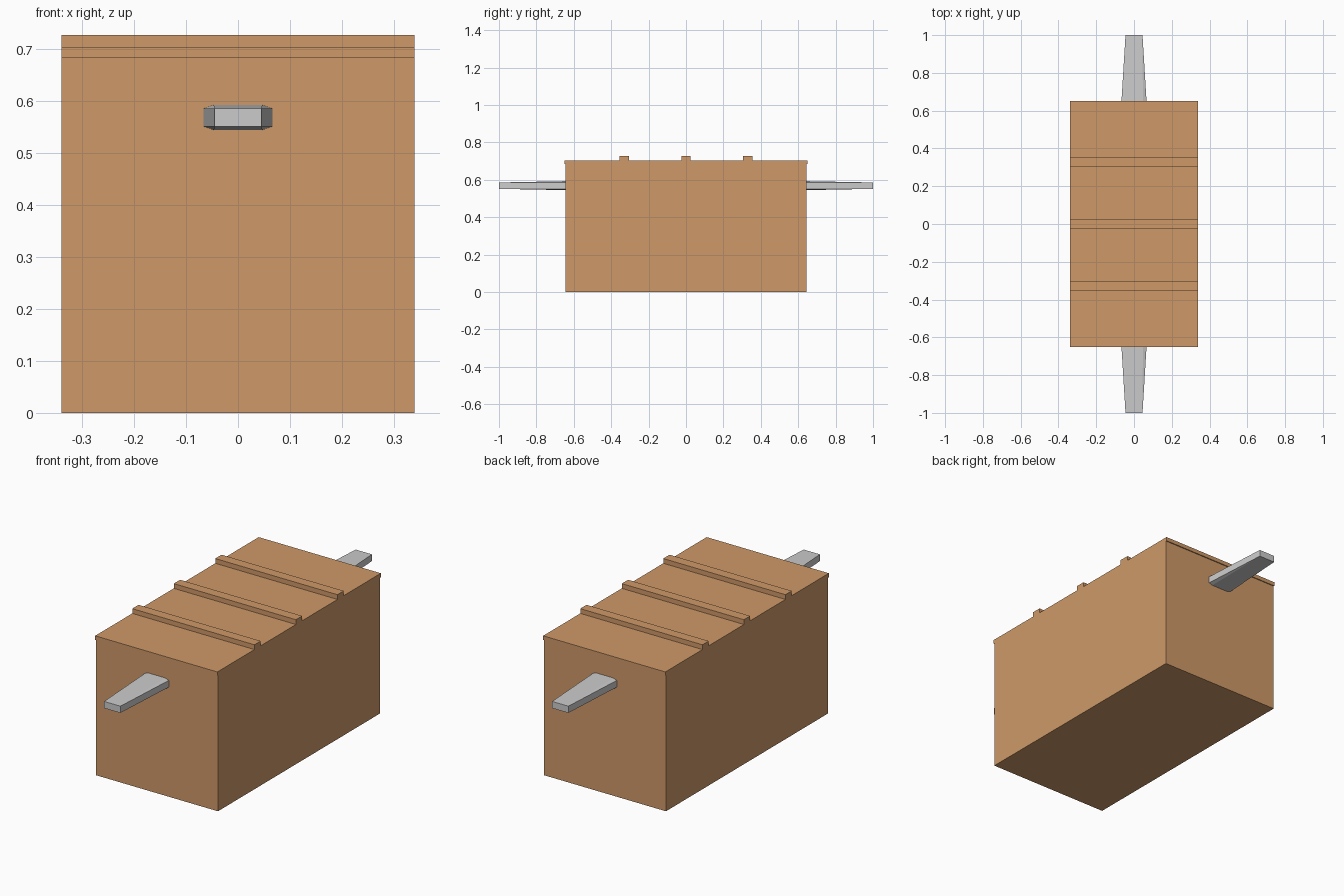
import bpy, bmesh

if "Cube" in bpy.data.objects:
    bpy.data.objects.remove(bpy.data.objects["Cube"])

wood = bpy.data.materials.new("wood")
wood.diffuse_color = (0.62, 0.32, 0.14, 1)
wood.use_nodes = True
wood.node_tree.nodes["Principled BSDF"].inputs["Base Color"].default_value = wood.diffuse_color


def make_object(name, bm, material=None):
    bmesh.ops.recalc_face_normals(bm, faces=bm.faces)
    mesh = bpy.data.meshes.new(name)
    bm.to_mesh(mesh)
    bm.free()
    if material:
        mesh.materials.append(material)
    obj = bpy.data.objects.new(name, mesh)
    bpy.context.collection.objects.link(obj)
    return obj


def extrude_profile(name, profile, half_width):
    """Extrude a closed (y, z) outline along x."""
    bm = bmesh.new()
    face = bm.faces.new([bm.verts.new((-half_width, y, z)) for y, z in profile])
    side = bmesh.ops.extrude_face_region(bm, geom=[face])["geom"]
    moved = [v for v in side if isinstance(v, bmesh.types.BMVert)]
    bmesh.ops.translate(bm, verts=moved, vec=(2 * half_width, 0, 0))
    return make_object(name, bm, wood)


HALF_X = 0.34
END_Y = 0.645
LID_Y = 0.65
LID_BOTTOM, LID_TOP, RIB_TOP = 0.683, 0.703, 0.727

# Box body
extrude_profile("box_body", [(-END_Y, 0), (END_Y, 0),
                             (END_Y, LID_BOTTOM), (-END_Y, LID_BOTTOM)], HALF_X)

# Lid with small overhang at both ends and three raised cross ribs
outline = [(LID_Y, LID_BOTTOM), (LID_Y, LID_TOP)]
for y in (0.33, 0.0, -0.33):
    outline += [(y + 0.025, LID_TOP), (y + 0.025, RIB_TOP),
                (y - 0.025, RIB_TOP), (y - 0.025, LID_TOP)]
outline += [(-LID_Y, LID_TOP), (-LID_Y, LID_BOTTOM)]
extrude_profile("ribbed_lid", outline, HALF_X)


# Carrying handles: chamfered root tapering to a rectangular tip
def handle(name, sign):
    root_y, tip_y, mid_z = 0.64, 1.0, 0.5685
    bm = bmesh.new()
    root, tip = [], []
    for sx, sz in ((1, 1), (-1, 1), (-1, -1), (1, -1)):
        side = bm.verts.new((sx * 0.067, sign * root_y, mid_z + sz * 0.017))
        flat = bm.verts.new((sx * 0.047, sign * root_y, mid_z + sz * 0.024))
        root.append((side, flat) if sx == sz else (flat, side))
        tip.append(bm.verts.new((sx * 0.045, sign * tip_y, mid_z + sz * 0.017)))
    bm.faces.new(tip)
    bm.faces.new([v for pair in root for v in pair])
    for i in range(4):
        j = (i + 1) % 4
        bm.faces.new((root[i][0], root[i][1], tip[i]))
        bm.faces.new((root[i][1], root[j][0], tip[j], tip[i]))
    make_object(name, bm)


handle("front_handle", -1)
handle("back_handle", 1)
